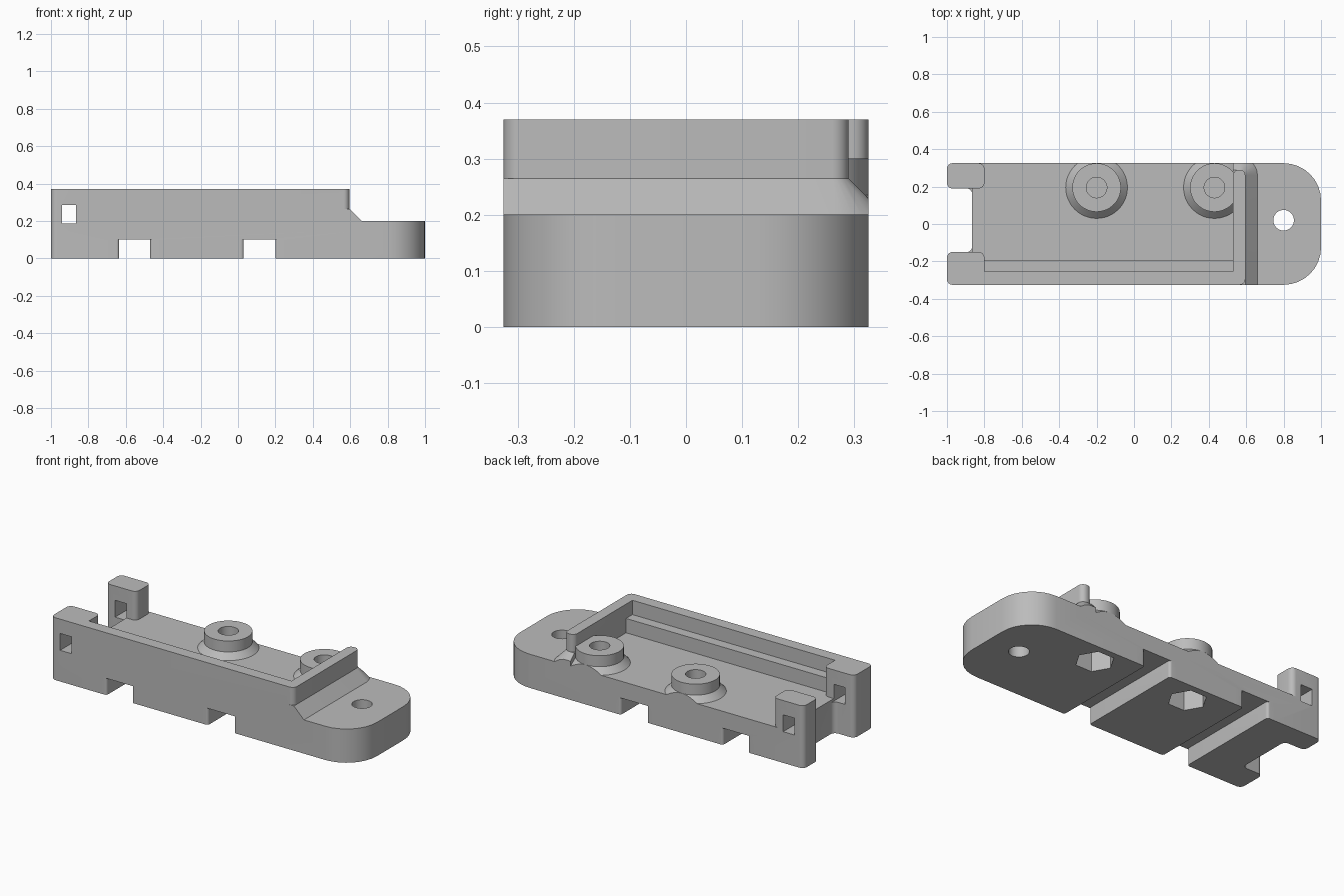
import bpy, bmesh, math
from mathutils import Vector

if "Cube" in bpy.data.objects:
    bpy.data.objects.remove(bpy.data.objects["Cube"])

W = 0.325        # half width of the bracket
DECK = 0.2       # floor height
TOP = 0.37       # wall and post height
R = 0.03         # small corner radius

grey = bpy.data.materials.new("plain_grey")
grey.use_nodes = True
grey.diffuse_color = (0.5, 0.5, 0.5, 1)
grey.node_tree.nodes["Principled BSDF"].inputs["Base Color"].default_value = (0.5, 0.5, 0.5, 1)


def outline(corners, steps=8):
    """Right-angled outline of (x, y, radius) corners, with true arcs."""
    pts = []
    for i, (x, y, r) in enumerate(corners):
        p = Vector((x, y))
        if r == 0:
            pts.append(p)
            continue
        a = (Vector(corners[i - 1][:2]) - p).normalized()
        b = (Vector(corners[(i + 1) % len(corners)][:2]) - p).normalized()
        for k in range(steps + 1):
            t = math.pi / 2 * k / steps
            pts.append(p + r * (a + b) - r * (b * math.cos(t) + a * math.sin(t)))
    return pts


def rect(x0, x1, y0, y1, r=0):
    return outline([(x0, y0, r), (x1, y0, r), (x1, y1, r), (x0, y1, r)])


def circle(x, y, r, n=48):
    return [Vector((x + r * math.cos(math.tau * k / n), y + r * math.sin(math.tau * k / n)))
            for k in range(n)]


def loft(name, *layers):
    """Closed solid through (outline, z) layers from bottom to top."""
    bm = bmesh.new()
    rings = [[bm.verts.new((p.x, p.y, z)) for p in pts] for pts, z in layers]
    bm.faces.new(rings[0])
    bm.faces.new(rings[-1])
    for lo, hi in zip(rings, rings[1:]):
        for i in range(len(lo)):
            j = (i + 1) % len(lo)
            bm.faces.new((lo[i], lo[j], hi[j], hi[i]))
    bmesh.ops.recalc_face_normals(bm, faces=bm.faces)
    mesh = bpy.data.meshes.new(name)
    bm.to_mesh(mesh)
    bm.free()
    mesh.materials.append(grey)
    obj = bpy.data.objects.new(name, mesh)
    bpy.context.collection.objects.link(obj)
    return obj


def prism(name, pts, z0, z1):
    return loft(name, (pts, z0), (pts, z1))


def combine(target, tool, operation):
    mod = target.modifiers.new("combine", 'BOOLEAN')
    mod.operation, mod.solver, mod.object = operation, 'EXACT', tool
    bpy.context.view_layer.objects.active = target
    bpy.ops.object.modifier_apply(modifier=mod.name)
    bpy.data.objects.remove(tool)


def clip_to_width(obj):
    combine(obj, prism("clip", rect(-2, 2, -W, W), -1, 1), 'INTERSECT')
    return obj


# Base plate with rounded tab end and notched rear end
body = prism("bracket_body", outline([
    (-1, -W, R), (1, -W, 0.2), (1, W, 0.2), (-1, W, R),
    (-1, 0.19, R), (-0.865, 0.19, R), (-0.865, -0.15, R), (-1, -0.15, R)]), 0, DECK)

# Rear posts
for y0, y1 in ((-W, -0.15), (0.19, W)):
    combine(body, prism("post", rect(-1, -0.8, y0, y1, R), DECK, TOP), 'UNION')

# L-shaped wall and its inner ledge
wall = outline([(-0.9, -W, 0), (0.595, -W, R), (0.595, 0.29, R), (0.53, 0.29, R),
                (0.53, -0.255, 0), (-0.9, -0.255, 0)])
combine(body, prism("wall", wall, 0.15, TOP), 'UNION')
combine(body, prism("ledge", rect(-0.85, 0.56, -0.3, -0.195), 0.15, 0.285), 'UNION')


# Sloped skirt at the foot of the end wall
def skirt_ring(grow):
    return outline([(0.53, -0.4, 0), (0.595 + grow, -0.4, 0),
                    (0.595 + grow, 0.29 + grow, R + grow), (0.53, 0.29 + grow, 0)])


slope = 0.065
combine(body, clip_to_width(loft("skirt", (skirt_ring(slope), 0.15), (skirt_ring(slope), DECK),
                                 (skirt_ring(0), DECK + slope))), 'UNION')

# Screw bosses with flared feet, blind bores and hexagonal nut pockets
for x in (-0.2, 0.43):
    y = 0.195
    boss = loft("boss", (circle(x, y, 0.165), 0.15), (circle(x, y, 0.165), DECK),
                (circle(x, y, 0.13), 0.235), (circle(x, y, 0.13), 0.3))
    combine(body, clip_to_width(boss), 'UNION')
    combine(body, prism("bore", circle(x, y, 0.055), 0.16, 0.5), 'DIFFERENCE')
    combine(body, prism("nut_pocket", circle(x, y, 0.105, 6), -0.1, 0.14), 'DIFFERENCE')

# Strap channels underneath, with rounded mouths
for x0, x1 in ((-0.635, -0.47), (0.03, 0.2)):
    f, e, far = 0.015, 0.05, 0.4
    channel = outline([
        (x0 - e, -far, 0), (x1 + e, -far, 0), (x1 + e, -W, 0), (x1, -W, f),
        (x1, W, f), (x1 + e, W, 0), (x1 + e, far, 0), (x0 - e, far, 0),
        (x0 - e, W, 0), (x0, W, f), (x0, -W, f), (x0 - e, -W, 0)])
    combine(body, prism("channel", channel, -0.1, 0.1), 'DIFFERENCE')

# Tab hole and post windows
combine(body, prism("tab_hole", circle(0.8, 0.02, 0.055), -0.1, 0.5), 'DIFFERENCE')
combine(body, prism("window", rect(-0.94, -0.865, -0.4, 0.4), 0.185, 0.285), 'DIFFERENCE')

# Smooth the arcs and keep hard edges
bpy.ops.object.select_all(action='DESELECT')
body.select_set(True)
bpy.context.view_layer.objects.active = body
bpy.ops.object.shade_smooth_by_angle(angle=math.radians(30))
